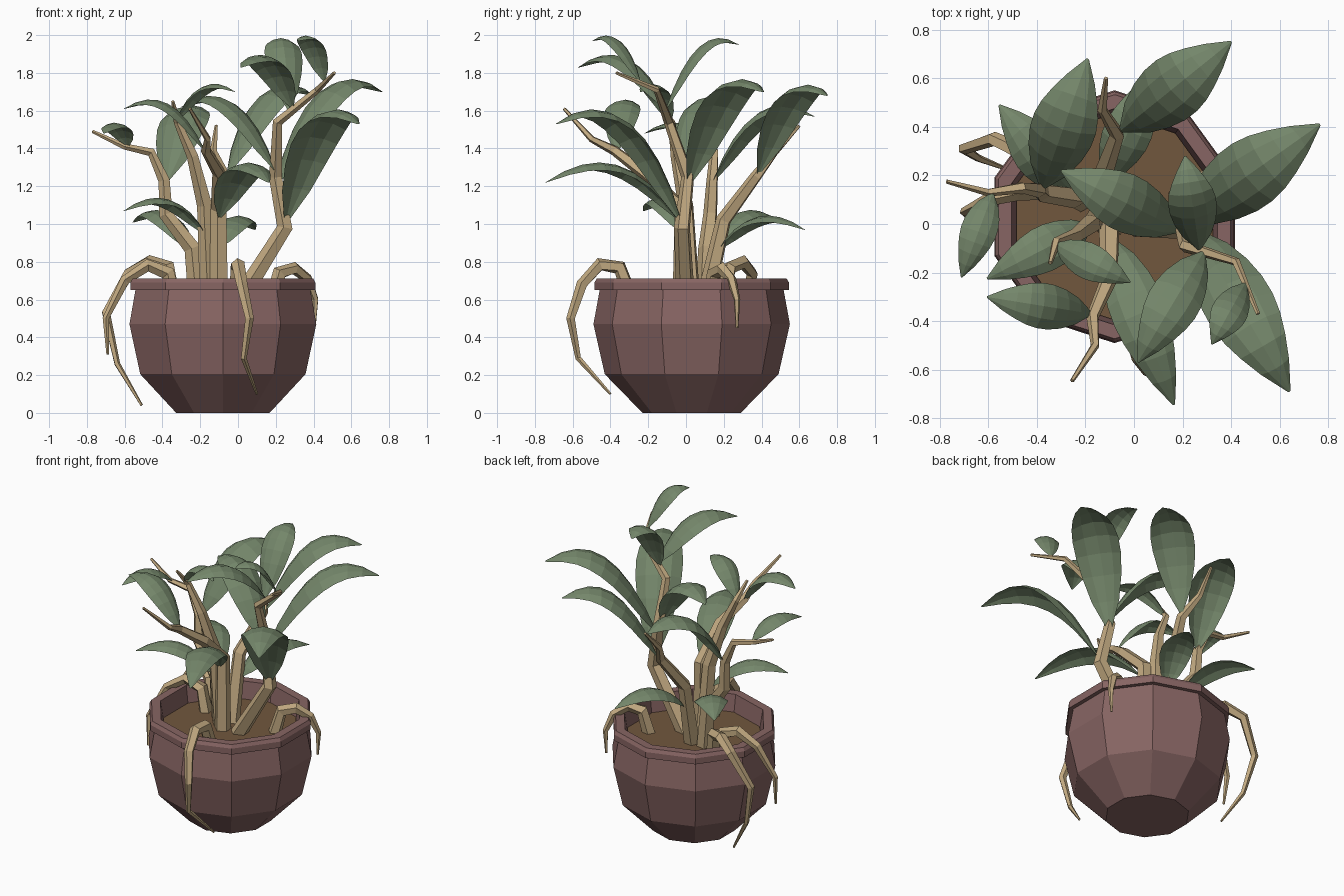
import bpy, bmesh, math
from mathutils import Vector


def material(name, rgb):
    m = bpy.data.materials.new(name)
    m.diffuse_color = (*rgb, 1)
    return m


POT = material("clay_red", (0.245, 0.13, 0.125))
SOIL = material("soil_brown", (0.165, 0.095, 0.047))
WOOD = material("pale_wood", (0.54, 0.40, 0.22))
LEAF = material("leaf_green", (0.175, 0.24, 0.145))
CX, CY = -0.08, 0.03


def finish(name, bm, mat, recalc=True):
    if recalc:
        bmesh.ops.recalc_face_normals(bm, faces=bm.faces)
    me = bpy.data.meshes.new(name)
    bm.to_mesh(me)
    bm.free()
    me.materials.append(mat)
    ob = bpy.data.objects.new(name, me)
    bpy.context.collection.objects.link(ob)
    return ob


def lathe(name, profile, mat, n=10):
    # ten-sided turned shape, a corner facing the front
    bm = bmesh.new()
    rings = []
    for r, z in profile:
        rings.append([bm.verts.new((CX + r * math.cos(math.tau * k / n - math.pi / 2),
                                    CY + r * math.sin(math.tau * k / n - math.pi / 2), z))
                      for k in range(n)])
    for a, b in zip(rings, rings[1:]):
        for k in range(n):
            bm.faces.new((a[k], a[(k + 1) % n], b[(k + 1) % n], b[k]))
    bm.faces.new(rings[0][::-1])
    bm.faces.new(rings[-1])
    return finish(name, bm, mat)


def tube(name, pts, r0, r1, power, n=5):
    # tapered angular limb through the given points
    pts = [Vector(p) for p in pts]
    bm = bmesh.new()
    rings = []
    last = len(pts) - 1
    ref = None
    for i, p in enumerate(pts):
        t = Vector((0, 0, 0))
        if i:
            t += (p - pts[i - 1]).normalized()
        if i < last:
            t += (pts[i + 1] - p).normalized()
        t.normalize()
        if ref is None:
            ref = t.orthogonal()
        ref = (ref - t * ref.dot(t)).normalized()
        side = t.cross(ref)
        r = r0 + (r1 - r0) * (i / last) ** power
        rings.append([bm.verts.new(p + r * (ref * math.cos(math.tau * k / n)
                                            + side * math.sin(math.tau * k / n)))
                      for k in range(n)])
    for a, b in zip(rings, rings[1:]):
        for k in range(n):
            bm.faces.new((a[k], a[(k + 1) % n], b[(k + 1) % n], b[k]))
    bm.faces.new(rings[0][::-1])
    bm.faces.new(rings[-1])
    return finish(name, bm, WOOD)


def leaf(name, base, tip, width, segs=8):
    # arching blade whose edges droop from the midrib
    a, c = Vector(base), Vector(tip)
    flat = Vector((c.x - a.x, c.y - a.y, 0))
    b = a + flat * 0.42
    b.z = c.z + 0.38 * flat.length
    side = Vector((-flat.y, flat.x, 0)).normalized()
    bm = bmesh.new()
    rows = []
    for i in range(segs + 1):
        t = i / segs
        p = a * (1 - t) ** 2 + b * 2 * t * (1 - t) + c * t * t
        tan = ((b - a) * (1 - t) + (c - b) * t).normalized()
        nor = tan.cross(side)
        w = width / 2 * max(0.04, math.sin(math.pi * t ** 0.88) ** 0.72 if 0 < t < 1 else 0)
        rows.append([bm.verts.new(p + side * w * u - nor * 0.4 * w * u * u)
                     for u in (-1, -0.55, 0, 0.55, 1)])
    for r, s in zip(rows, rows[1:]):
        for k in range(4):
            bm.faces.new((r[k], s[k], s[k + 1], r[k + 1]))
    return finish(name, bm, LEAF, False)


# pot with rim, and soil
lathe("pot", [(0.26, 0), (0.46, 0.205), (0.52, 0.47), (0.487, 0.65), (0.515, 0.65),
              (0.515, 0.69), (0.502, 0.712), (0.445, 0.712), (0.425, 0.58)], POT)
lathe("soil", [(0.425, 0.585), (0.425, 0.60)], SOIL)

# stems
stems = [
    [(0.0, 0.0, 0.58), (0.25, -0.02, 0.98), (0.2, 0.01, 1.25), (0.21, -0.09, 1.54),
     (0.42, -0.155, 1.71), (0.51, -0.37, 1.8)],
    [(-0.21, 0.1, 0.58), (-0.24, 0.11, 0.87), (-0.38, 0.13, 1.05), (-0.39, 0.14, 1.23),
     (-0.46, 0.15, 1.38), (-0.6, 0.13, 1.41), (-0.77, 0.175, 1.49)],
    [(-0.15, 0.03, 0.58), (-0.175, 0.0, 1.1), (-0.24, -0.05, 1.36), (-0.32, -0.075, 1.54),
     (-0.345, -0.16, 1.65)],
    [(-0.1, -0.02, 0.58), (-0.1, -0.02, 1.08), (-0.1, -0.22, 1.27), (-0.17, -0.38, 1.39),
     (-0.16, -0.5, 1.45), (-0.255, -0.645, 1.61)],
    [(-0.12, 0.1, 0.58), (-0.13, 0.2, 1.02), (-0.07, 0.37, 1.25), (-0.13, 0.47, 1.38),
     (-0.115, 0.6, 1.52)],
]
for i, s in enumerate(stems):
    tube(f"stem_{i + 1}", s, 0.052, 0.009, 1.1)

# roots hanging over the rim
roots = [
    [(-0.34, 0.2, 0.58), (-0.37, 0.23, 0.77), (-0.47, 0.3, 0.8), (-0.58, 0.35, 0.74),
     (-0.7, 0.31, 0.53), (-0.64, 0.27, 0.26), (-0.51, 0.22, 0.04)],
    [(0.0, -0.28, 0.58), (0.0, -0.35, 0.77), (0.0, -0.455, 0.785), (0.02, -0.55, 0.68),
     (0.06, -0.61, 0.5), (0.03, -0.57, 0.29), (0.1, -0.4, 0.1)],
    [(0.18, 0.13, 0.58), (0.22, 0.15, 0.74), (0.3, 0.19, 0.765), (0.37, 0.24, 0.71),
     (0.41, 0.27, 0.6), (0.405, 0.27, 0.45)],
    [(-0.33, 0.13, 0.58), (-0.37, 0.14, 0.74), (-0.48, 0.13, 0.78), (-0.6, 0.1, 0.7),
     (-0.7, 0.05, 0.5), (-0.69, 0.03, 0.31)],
]
for i, s in enumerate(roots):
    tube(f"hanging_root_{i + 1}", s, 0.043, 0.007, 1.6)

# leaves: base, tip, width
leaves = [
    ((-0.06, 0.38, 1.26), (0.4, 0.75, 1.68), 0.27),
    ((-0.38, 0.14, 1.22), (-0.19, 0.68, 1.57), 0.27),
    ((0.2, 0.01, 1.2), (0.765, 0.41, 1.7), 0.29),
    ((0.25, -0.02, 1.0), (0.64, -0.69, 1.53), 0.29),
    ((0.29, -0.11, 1.61), (0.015, -0.57, 1.83), 0.22),
    ((-0.1, -0.05, 1.03), (0.165, -0.745, 1.22), 0.23),
    ((0.2, -0.03, 1.28), (-0.3, 0.22, 1.62), 0.24),
    ((0.27, -0.11, 1.6), (0.21, 0.28, 1.95), 0.2),
    ((-0.12, 0.17, 0.86), (0.09, 0.63, 0.97), 0.2),
    ((-0.25, 0.12, 0.86), (-0.555, 0.49, 1.01), 0.21),
    ((-0.17, 0.0, 0.94), (-0.605, -0.225, 1.07), 0.19),
    ((-0.58, 0.13, 1.41), (-0.71, -0.22, 1.48), 0.15),
    ((-0.33, -0.08, 1.54), (-0.015, -0.24, 1.7), 0.15),
    ((-0.17, -0.37, 1.38), (-0.605, -0.3, 1.61), 0.19),
    ((0.46, -0.24, 1.75), (0.32, -0.495, 1.97), 0.15),
]
for i, (a, b, w) in enumerate(leaves):
    leaf(f"leaf_{i + 1}", a, b, w)
